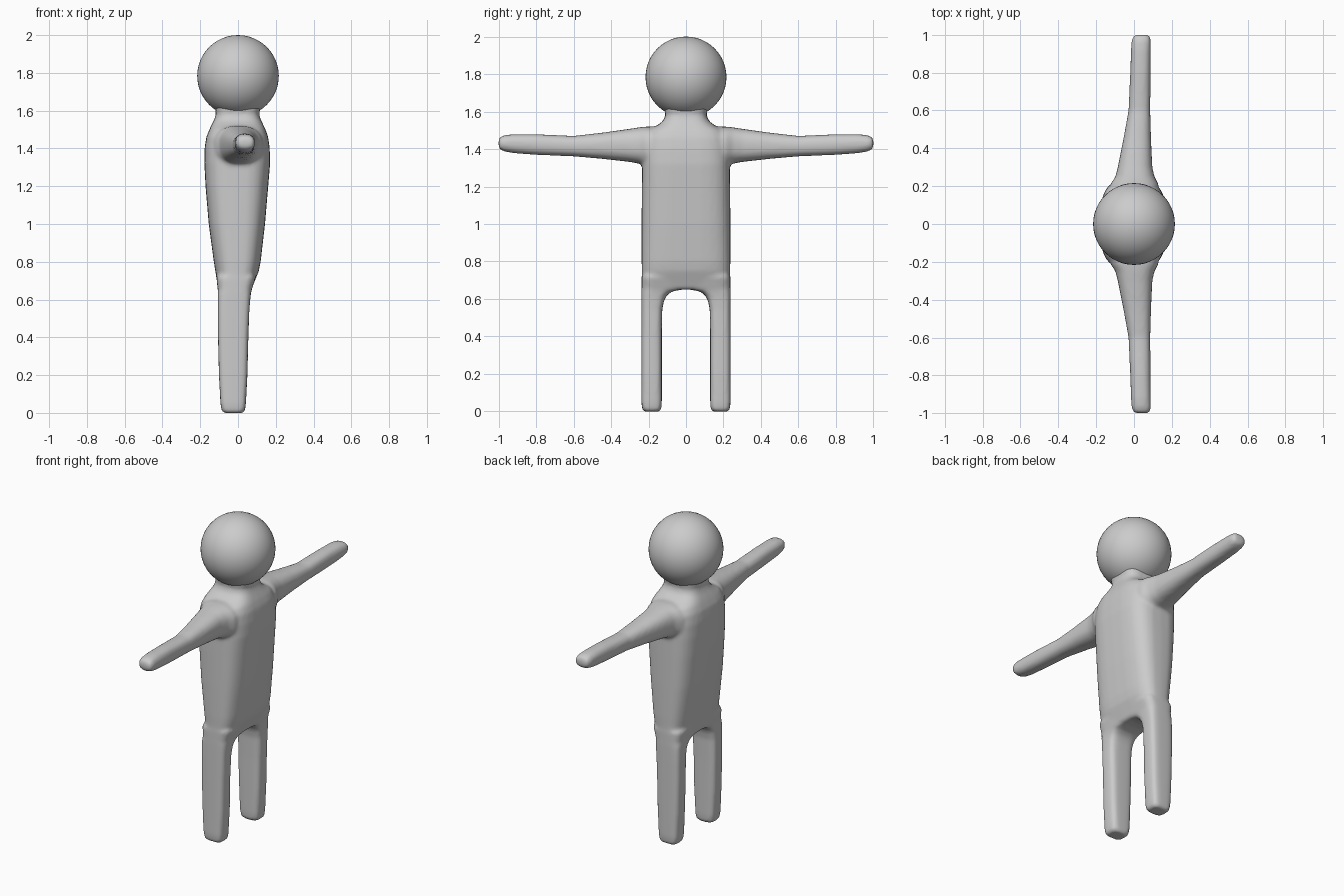
import bpy, bmesh
from math import cos, sin, pi, copysign

bm = bmesh.new()


def rounded(t, n):
    """Point on a unit superellipse."""
    c, s = cos(t), sin(t)
    return copysign(abs(c) ** (2 / n), c), copysign(abs(s) ** (2 / n), s)


def loft(rings, place, n, sides=32):
    """Closed tube; ring = (position, u min, u max, v min, v max)."""
    loops = []
    for p, u0, u1, v0, v1 in rings:
        loop = []
        for i in range(sides):
            a, b = rounded(2 * pi * i / sides, n)
            u = (u0 + u1) / 2 + a * (u1 - u0) / 2
            v = (v0 + v1) / 2 + b * (v1 - v0) / 2
            loop.append(bm.verts.new(place(p, u, v)))
        loops.append(loop)
    for a, b in zip(loops, loops[1:]):
        for i in range(sides):
            j = (i + 1) % sides
            bm.faces.new((a[i], a[j], b[j], b[i]))
    bm.faces.new(loops[0])
    bm.faces.new(loops[-1])


# Torso and neck: z, half width in y, x range
torso = [(0.65, .235, -.103, .07), (0.70, .236, -.112, .09), (0.75, .236, -.12, .11),
         (0.80, .237, -.128, .12), (1.00, .237, -.155, .143), (1.20, .236, -.172, .16),
         (1.32, .235, -.178, .17), (1.40, .232, -.177, .168), (1.46, .225, -.168, .16),
         (1.50, .20, -.152, .146), (1.525, .155, -.14, .134), (1.55, .122, -.127, .122),
         (1.58, .11, -.117, .111), (1.61, .115, -.12, .118), (1.65, .12, -.12, .12)]
loft([(z, x0, x1, -w, w) for z, w, x0, x1 in torso], lambda p, u, v: (u, v, p), 3.2)

# Legs: z, x range, y range (the inner side flares into the crotch)
leg = [(0.0, -.075, .025, .142, .226), (.012, -.087, .037, .132, .234),
       (.05, -.093, .042, .129, .238), (.20, -.101, .05, .129, .238),
       (.40, -.106, .055, .129, .238), (.54, -.107, .06, .127, .238),
       (.59, -.107, .064, .118, .238), (.62, -.107, .067, .102, .238),
       (.64, -.107, .07, .075, .238), (.652, -.107, .073, .01, .238),
       (.72, -.115, .095, .0, .237)]

# Arms: distance out in y, x range, z range
arm = [(.12, -.13, .135, 1.30, 1.52), (.21, -.125, .13, 1.305, 1.52),
       (.25, -.098, .108, 1.322, 1.516), (.30, -.086, .097, 1.331, 1.508),
       (.45, -.056, .09, 1.348, 1.487), (.60, -.029, .086, 1.361, 1.47),
       (.80, -.02, .088, 1.369, 1.479), (.92, -.016, .089, 1.378, 1.479),
       (.97, -.012, .089, 1.387, 1.474), (.99, -.006, .086, 1.397, 1.465),
       (1.0, .004, .078, 1.408, 1.453)]
for s in (-1, 1):
    loft(leg, lambda p, u, v: (u, s * v, p), 4)
    loft(arm, lambda p, u, v: (u, s * p, v), 2.5)

bmesh.ops.recalc_face_normals(bm, faces=bm.faces)
mesh = bpy.data.meshes.new("body")
bm.to_mesh(mesh)
bm.free()
body = bpy.data.objects.new("body", mesh)
bpy.context.collection.objects.link(body)

# Fuse the limbs into one soft skin
remesh = body.modifiers.new("Fuse", 'REMESH')
remesh.mode = 'VOXEL'
remesh.voxel_size = 0.011
remesh.use_smooth_shade = True
soft = body.modifiers.new("Soften", 'SMOOTH')
soft.factor = 0.5
soft.iterations = 6

# Head
bpy.ops.mesh.primitive_uv_sphere_add(segments=48, ring_count=24, radius=.216,
                                     location=(0, 0, 1.784))
head = bpy.context.object
head.name = "head"
bpy.ops.object.shade_smooth()
